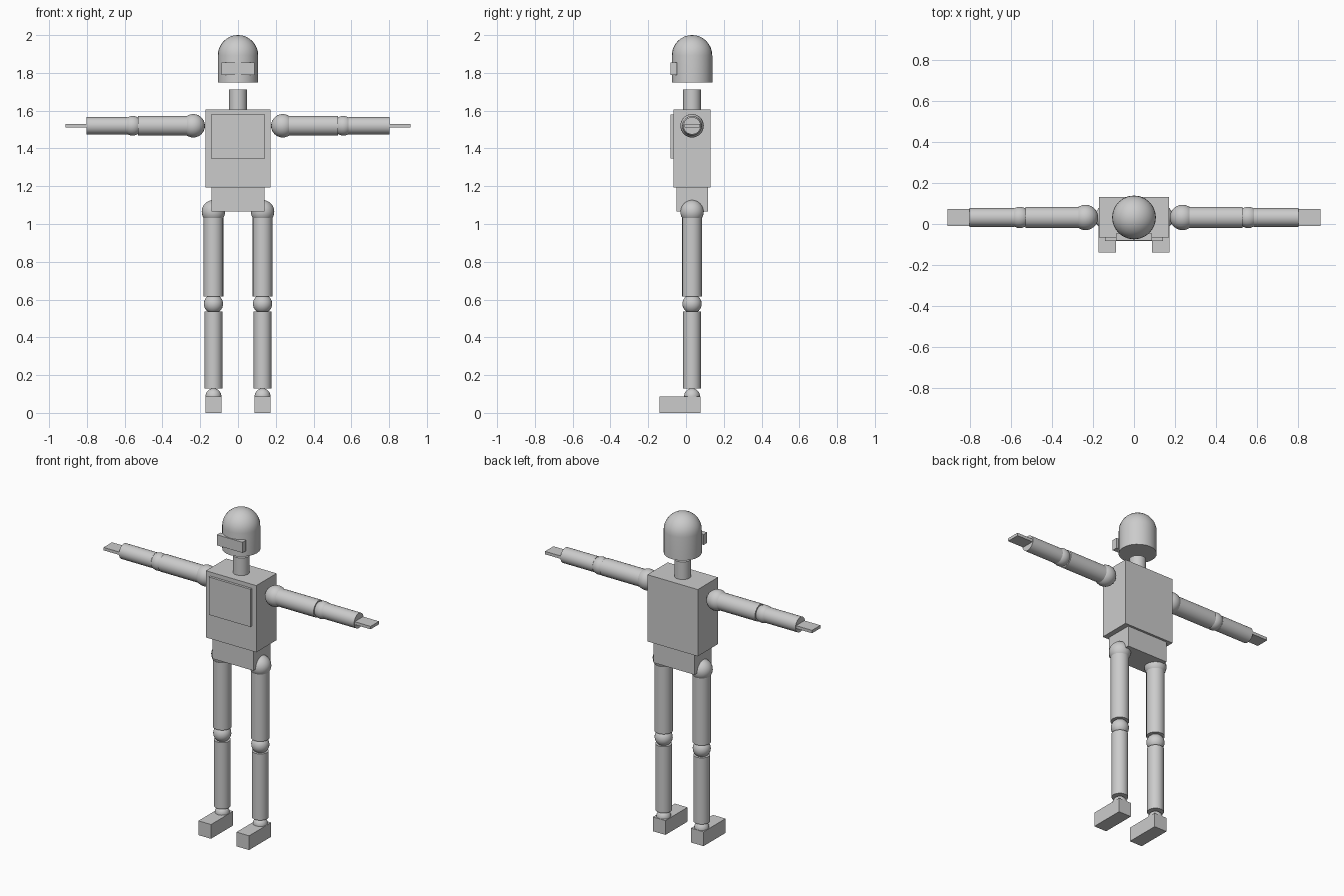
import bpy, bmesh, math
from mathutils import Matrix, Vector

if "Cube" in bpy.data.objects:
    bpy.data.objects.remove(bpy.data.objects["Cube"])

CY = 0.032  # body axis depth


def finish(name, bm, smooth=True):
    bmesh.ops.recalc_face_normals(bm, faces=bm.faces)
    me = bpy.data.meshes.new(name)
    bm.to_mesh(me)
    bm.free()
    ob = bpy.data.objects.new(name, me)
    bpy.context.collection.objects.link(ob)
    if smooth:
        bpy.ops.object.select_all(action='DESELECT')
        ob.select_set(True)
        bpy.context.view_layer.objects.active = ob
        bpy.ops.object.shade_smooth_by_angle(angle=math.radians(40))
    return ob


def box(name, x0, x1, y0, y1, z0, z1):
    bm = bmesh.new()
    size = Vector((abs(x1 - x0), y1 - y0, z1 - z0))
    mid = Vector((x0 + x1, y0 + y1, z0 + z1)) / 2
    bmesh.ops.create_cube(bm, size=1, matrix=Matrix.Translation(mid) @ Matrix.Diagonal(size).to_4x4())
    return finish(name, bm, False)


def rod(name, a, b, r):
    a, b = Vector(a), Vector(b)
    bm = bmesh.new()
    rot = (b - a).to_track_quat('Z', 'Y').to_matrix().to_4x4()
    bmesh.ops.create_cone(bm, cap_ends=True, segments=24, radius1=r, radius2=r,
                          depth=(b - a).length, matrix=Matrix.Translation((a + b) / 2) @ rot)
    return finish(name, bm)


def ball(name, c, r):
    bm = bmesh.new()
    bmesh.ops.create_uvsphere(bm, u_segments=24, v_segments=16, radius=r, matrix=Matrix.Translation(c))
    return finish(name, bm)


def helmet(name, r, z0, z1):
    # spun profile: flat base, straight wall, hemispherical dome
    pts = [(0, z0), (r, z0)]
    pts += [(r * math.cos(i * math.pi / 16), z1 - r + r * math.sin(i * math.pi / 16)) for i in range(8)]
    pts.append((0, z1))
    bm = bmesh.new()
    vs = [bm.verts.new((x, CY, z)) for x, z in pts]
    es = [bm.edges.new(p) for p in zip(vs, vs[1:])]
    bmesh.ops.spin(bm, geom=vs + es, cent=(0, CY, 0), axis=(0, 0, 1), angle=2 * math.pi, steps=24)
    bmesh.ops.remove_doubles(bm, verts=bm.verts, dist=1e-5)
    return finish(name, bm)


# Head, neck and trunk
helmet("head", 0.107, 1.75, 2.0)
box("visor", -0.088, 0.088, -0.081, -0.047, 1.79, 1.855)
rod("neck", (0, CY, 1.60), (0, CY, 1.713), 0.047)
box("torso", -0.172, 0.172, -0.067, 0.131, 1.193, 1.605)
box("chest_panel", -0.142, 0.142, -0.082, -0.06, 1.347, 1.58)
box("pelvis", -0.14, 0.14, -0.051, 0.117, 1.065, 1.2)

for side, s in (("left", 1), ("right", -1)):
    # Arm
    z = 1.52
    ball(side + "_shoulder", (s * 0.237, CY, z), 0.062)
    rod(side + "_upper_arm", (s * 0.24, CY, z), (s * 0.53, CY, z), 0.052)
    ball(side + "_elbow", (s * 0.558, CY, z), 0.052)
    rod(side + "_forearm", (s * 0.585, CY, z), (s * 0.803, CY, z), 0.046)
    box(side + "_hand", s * 0.79, s * 0.912, CY - 0.041, CY + 0.041, z - 0.009, z + 0.009)
    # Leg
    x = s * 0.13
    ball(side + "_hip", (x, CY, 1.065), 0.062)
    rod(side + "_thigh", (x, CY, 0.617), (x, CY, 1.06), 0.052)
    ball(side + "_knee", (x, CY, 0.577), 0.051)
    rod(side + "_shin", (x, CY, 0.128), (x, CY, 0.538), 0.047)
    ball(side + "_ankle", (x, CY, 0.088), 0.042)
    box(side + "_foot", x - 0.043, x + 0.043, -0.139, 0.076, 0, 0.088)
